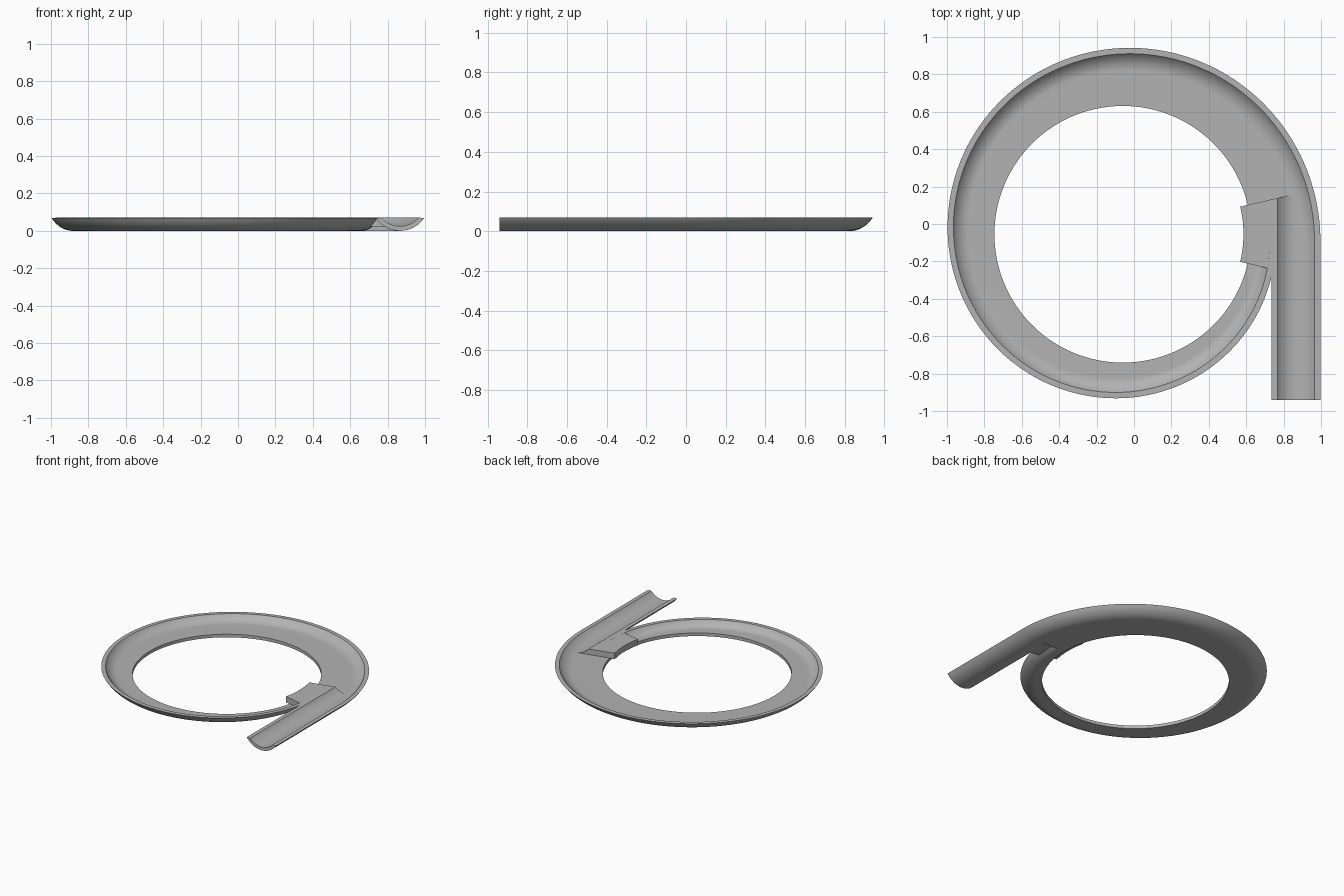
import bpy, bmesh
from math import sin, cos, tan, pi, radians, sqrt, asin

if "Cube" in bpy.data.objects:
    bpy.data.objects.remove(bpy.data.objects["Cube"])

grey = bpy.data.materials.new("plain grey")
grey.use_nodes = True
grey.diffuse_color = (0.45, 0.45, 0.45, 1)
grey.node_tree.nodes["Principled BSDF"].inputs["Base Color"].default_value = grey.diffuse_color

CX, CY = -0.06, -0.055          # centre of the ring
HOLE = 0.686                    # hole radius
TOP, WALL = 0.07, 0.025         # rim height, wall thickness
HALF, ARC = 0.13, 0.156         # channel half width and outer radius
INNER = ARC - WALL
LIP = sqrt(INNER**2 - (ARC - TOP)**2)   # half width inside the channel
PIPE_X = 0.866                  # channel centre line


def arc(radius, half, steps=14):
    """Points from the channel bottom up to the rim."""
    end = asin(half / radius)
    return [(radius * sin(end * i / steps), ARC - radius * cos(end * i / steps))
            for i in range(steps + 1)]


def loft(name, sections):
    """Join closed sections of equal length into a capped solid."""
    bm = bmesh.new()
    rows = [[bm.verts.new(p) for p in s] for s in sections]
    n = len(rows[0])
    for a, b in zip(rows, rows[1:]):
        for i in range(n):
            j = (i + 1) % n
            bm.faces.new((a[i], a[j], b[j], b[i]))
    bm.faces.new(rows[0])
    bm.faces.new(rows[-1])
    bmesh.ops.recalc_face_normals(bm, faces=bm.faces)
    mesh = bpy.data.meshes.new(name)
    bm.to_mesh(mesh)
    bm.free()
    mesh.materials.append(grey)
    obj = bpy.data.objects.new(name, mesh)
    bpy.context.collection.objects.link(obj)
    bpy.ops.object.select_all(action="DESELECT")
    obj.select_set(True)
    bpy.context.view_layer.objects.active = obj
    bpy.ops.object.shade_smooth_by_angle(angle=radians(30))


outer, inner = arc(ARC, HALF), arc(INNER, LIP)

# Spiral dish: flat floor with a curved outer wall that winds inward
sections = []
STEPS = 180
for k in range(STEPS + 1):
    t = k / STEPS
    rim = PIPE_X + HALF - CX - 0.24 * t
    squeeze = 1 - 0.25 * t
    lip_width = HALF - LIP
    base = rim - HALF * squeeze
    in_scale = (HALF * squeeze - lip_width) / LIP
    profile = [(HOLE, 0)] + [(base + x * squeeze, z) for x, z in outer]
    profile += [(base + x * in_scale, z) for x, z in reversed(inner)] + [(HOLE, WALL)]
    a = 2 * pi * t
    sections.append([(CX + r * cos(a), CY + r * sin(a), z) for r, z in profile])
loft("spiral_dish", sections)

# Straight open channel leading off the dish
profile = [(-x, z) for x, z in reversed(outer)] + outer[1:]
profile += list(reversed(inner)) + [(-x, z) for x, z in inner[1:]]
loft("outlet_channel", [[(PIPE_X + x, y, z) for x, z in profile] for y in (-0.94, CY)])

# Raised tongue between the dish and the channel, hollowed along the channel side
sections = []
for k in range(-12, 13):
    a = radians(13.2 * k / 12)
    start = CX + 0.645 * cos(a)
    profile = [(start, WALL - 0.003), (start, TOP)]
    profile += [(PIPE_X - x, z - 0.0005) for x, z in reversed(inner)]
    profile.append((PIPE_X, WALL - 0.003))
    sections.append([(x, CY + (x - CX) * tan(a), z) for x, z in profile])
loft("tongue", sections)
